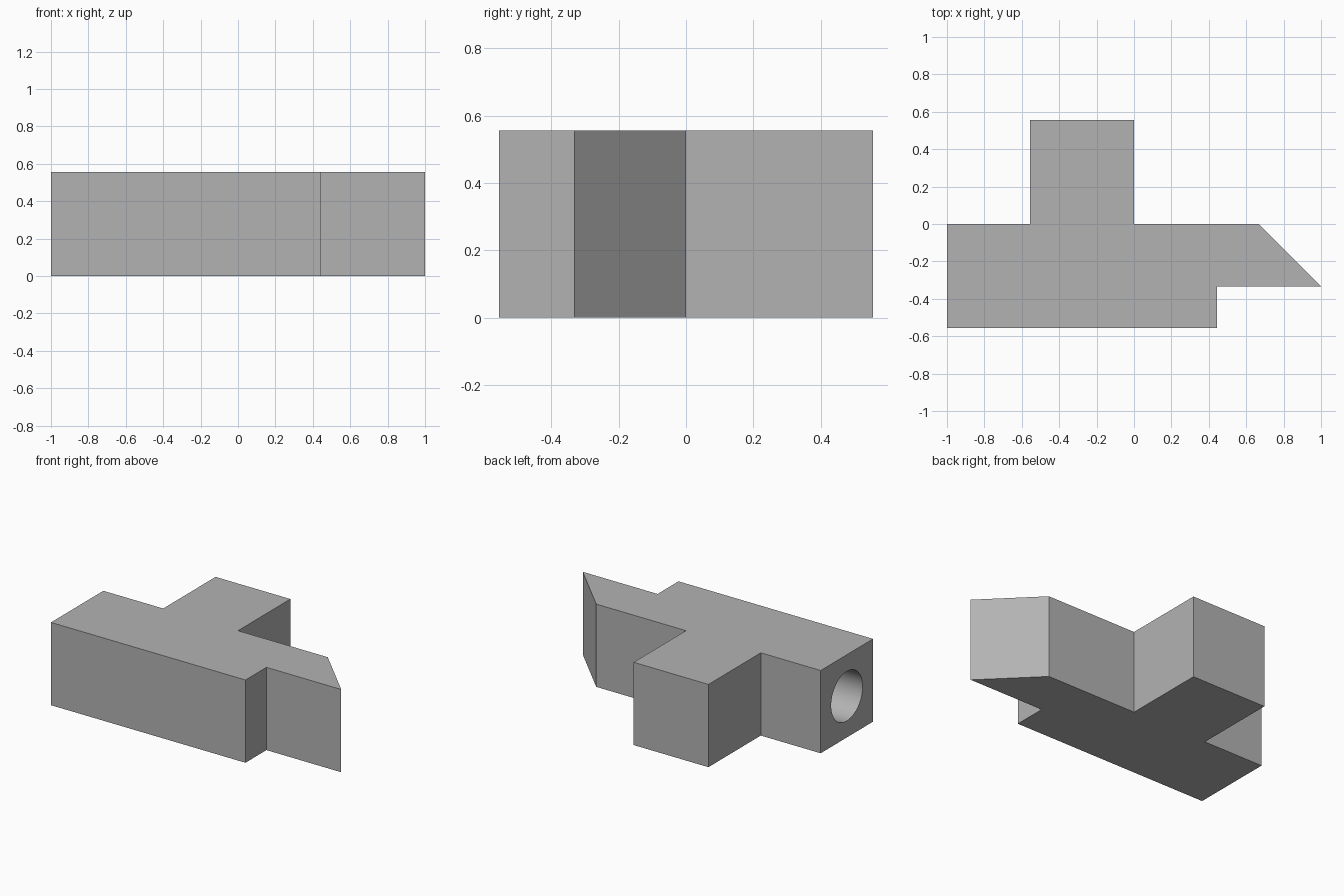
import bpy
import bmesh
from mathutils import Matrix

if "Cube" in bpy.data.objects:
    bpy.data.objects.remove(bpy.data.objects["Cube"], do_unlink=True)

U = 1 / 9          # design module
HEIGHT = 5 * U

grey = bpy.data.materials.new("plain_grey")
grey.use_nodes = True
colour = (0.45, 0.45, 0.45, 1)
grey.diffuse_color = colour
grey.node_tree.nodes["Principled BSDF"].inputs["Base Color"].default_value = colour


def make_object(name, bm):
    bmesh.ops.recalc_face_normals(bm, faces=bm.faces)
    mesh = bpy.data.meshes.new(name)
    bm.to_mesh(mesh)
    bm.free()
    mesh.materials.append(grey)
    obj = bpy.data.objects.new(name, mesh)
    bpy.context.collection.objects.link(obj)
    return obj


# Body: plan outline with rear boss, slanted tip and front step, extruded upward
outline = [(-9, -5), (4, -5), (4, -3), (9, -3), (6, 0),
           (0, 0), (0, 5), (-5, 5), (-5, 0), (-9, 0)]
bm = bmesh.new()
base = bm.faces.new([bm.verts.new((x * U, y * U, 0)) for x, y in outline])
top = bmesh.ops.extrude_face_region(bm, geom=[base])["geom"]
bmesh.ops.translate(bm, vec=(0, 0, HEIGHT),
                    verts=[v for v in top if isinstance(v, bmesh.types.BMVert)])
body = make_object("body", bm)

# Bore: round blind hole entering the flat end
depth = 9 * U
bm = bmesh.new()
bmesh.ops.create_cone(bm, cap_ends=True, segments=64, radius1=1.5 * U,
                      radius2=1.5 * U, depth=2 * depth)
bmesh.ops.transform(bm, verts=bm.verts,
                    matrix=Matrix.Translation((-1, -2.5 * U, HEIGHT / 2))
                    @ Matrix.Rotation(1.5707963, 4, "Y"))
cutter = make_object("bore_cutter", bm)
cutter.hide_render = True
cutter.hide_set(True)

cut = body.modifiers.new("bore", "BOOLEAN")
cut.operation = "DIFFERENCE"
cut.solver = "EXACT"
cut.object = cutter

# Apply the cut, remove the helper and smooth the bore wall
bpy.context.view_layer.objects.active = body
body.select_set(True)
bpy.ops.object.modifier_apply(modifier=cut.name)
bpy.data.objects.remove(cutter, do_unlink=True)
bpy.ops.object.shade_smooth_by_angle(angle=0.5)
